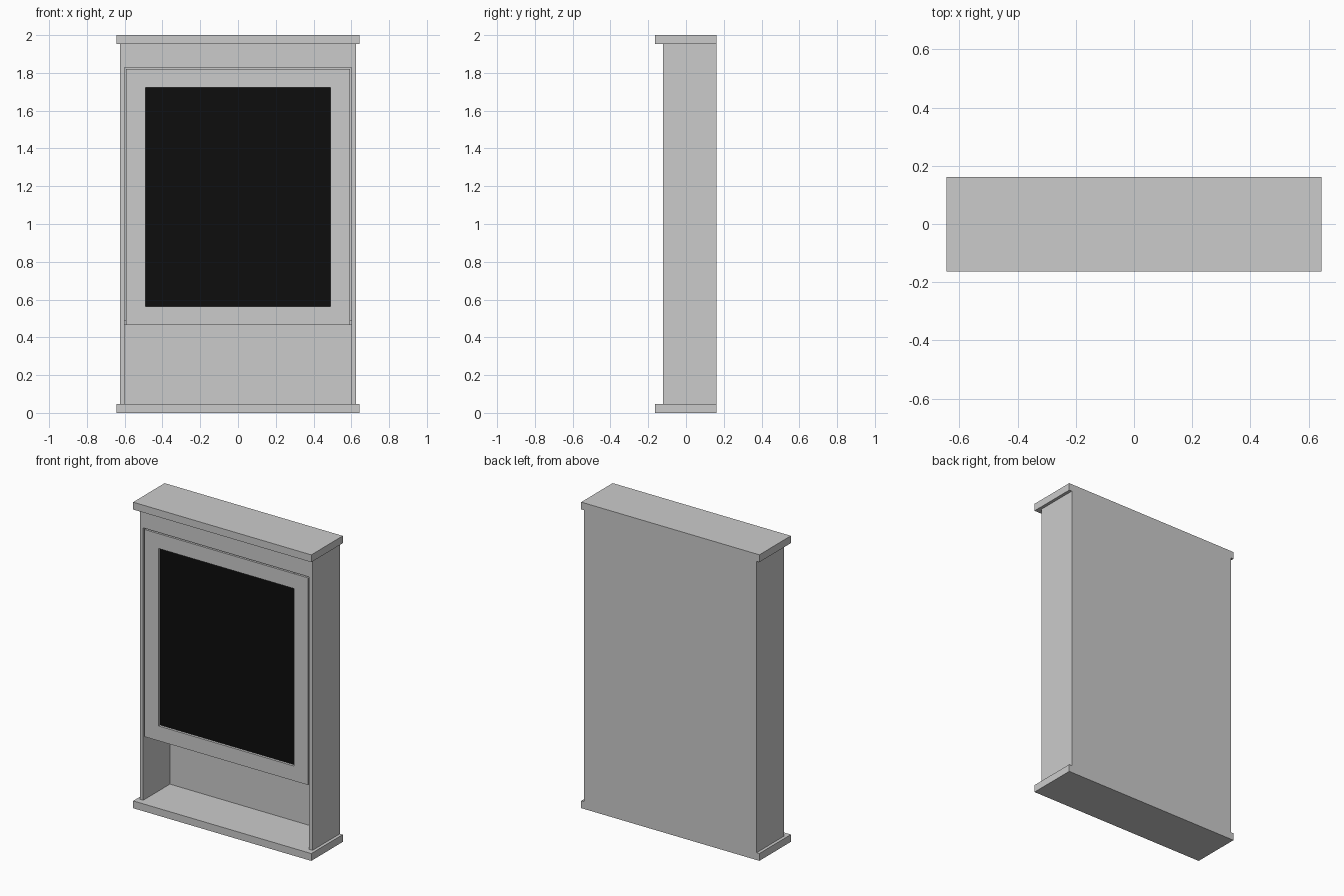
import bpy, bmesh
from mathutils import Vector

if "Cube" in bpy.data.objects:
    bpy.data.objects.remove(bpy.data.objects["Cube"])


def box(name, x0, x1, y0, y1, z0, z1, color=None):
    lo, hi = Vector((x0, y0, z0)), Vector((x1, y1, z1))
    mid, size = (lo + hi) / 2, hi - lo
    bm = bmesh.new()
    bmesh.ops.create_cube(bm, size=1)
    bmesh.ops.scale(bm, vec=size, verts=bm.verts)
    mesh = bpy.data.meshes.new(name)
    bm.to_mesh(mesh)
    bm.free()
    ob = bpy.data.objects.new(name, mesh)
    ob.location = mid
    bpy.context.collection.objects.link(ob)
    if color:
        mat = bpy.data.materials.new(name)
        mat.diffuse_color = color
        mat.use_nodes = True
        mat.node_tree.nodes["Principled BSDF"].inputs["Base Color"].default_value = mat.diffuse_color
        mesh.materials.append(mat)
    return ob


BACK, FRONT = 0.162, -0.122      # carcass depth
SLAB = 0.048                     # cap and base thickness
INNER = 0.60                     # half the inside width
DOOR_LOW, DOOR_HIGH = 0.466, 1.82
DOOR_BACK = FRONT + 0.025
RAIL = 0.097

# Cap and base slabs overhang the front and sides
box("base", -0.644, 0.644, -0.163, BACK, 0, SLAB)
box("top_cap", -0.644, 0.644, -0.163, BACK, 2 - SLAB, 2)

# Carcass
for side, s in (("left", -1), ("right", 1)):
    x0, x1 = sorted((s * INNER, s * 0.624))
    box(side + "_side", x0, x1, FRONT, BACK, SLAB, 2 - SLAB)
box("back_panel", -INNER, INNER, BACK - 0.008, BACK, SLAB, 2 - SLAB)
box("header", -INNER, INNER, FRONT, DOOR_BACK, 1.828, 2 - SLAB)
box("shelf", -INNER, INNER, DOOR_BACK + 0.002, BACK - 0.008, DOOR_LOW, DOOR_LOW + 0.025)

# Framed door with a recessed dark panel
for side, s in (("left", -1), ("right", 1)):
    x0, x1 = sorted((s * 0.491, s * 0.592))
    box(side + "_door_stile", x0, x1, FRONT, DOOR_BACK, DOOR_LOW, DOOR_HIGH)
for name, z in (("lower_door_rail", DOOR_LOW), ("upper_door_rail", DOOR_HIGH - RAIL)):
    box(name, -0.489, 0.489, FRONT, DOOR_BACK, z, z + RAIL)
box("door_panel", -0.491, 0.491, FRONT + 0.016, DOOR_BACK - 0.003,
    DOOR_LOW + RAIL - 0.003, DOOR_HIGH - RAIL + 0.003, (0.004, 0.004, 0.004, 1))
